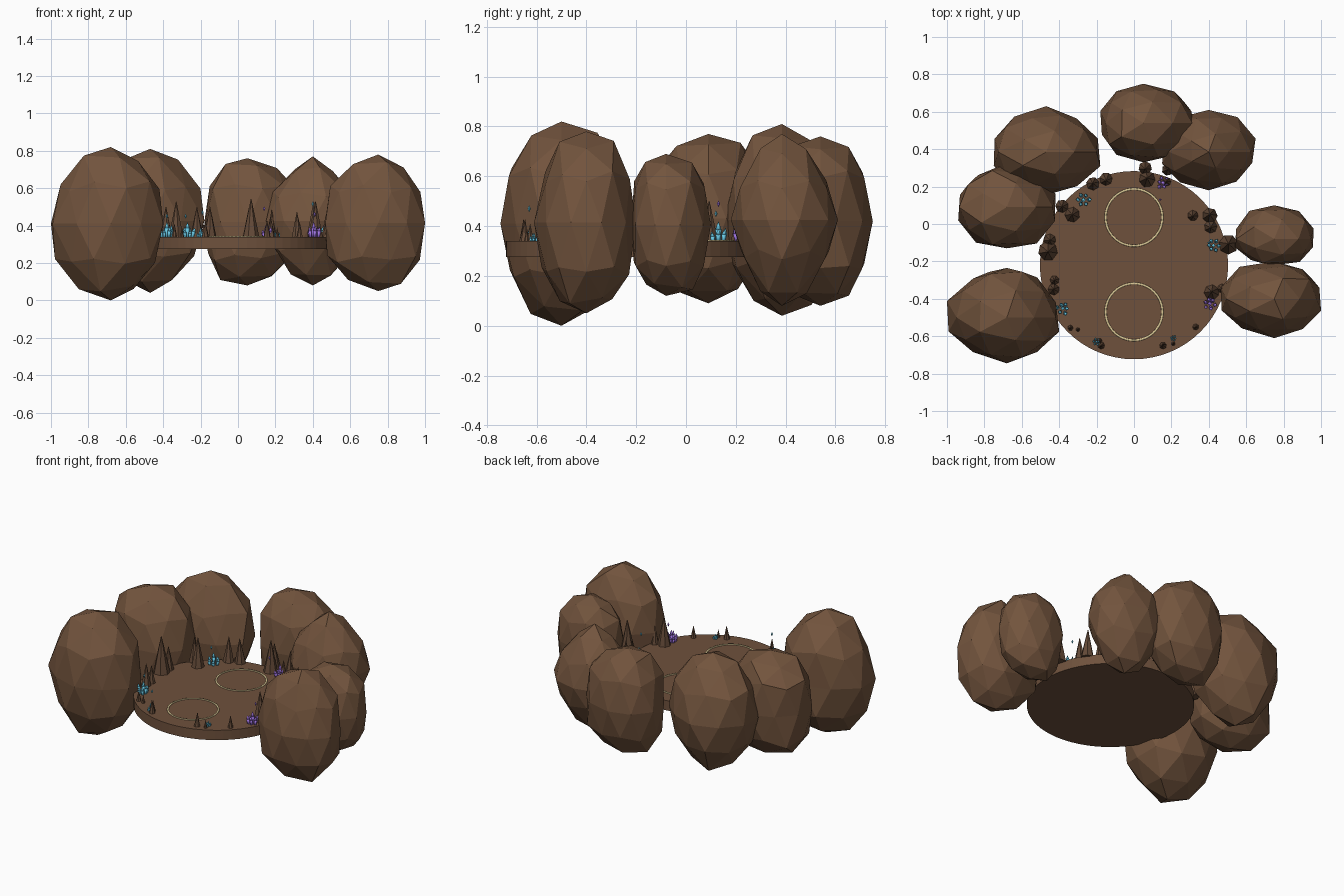
import bpy, bmesh, math, random
from mathutils import Vector, Matrix

if "Cube" in bpy.data.objects:
    bpy.data.objects.remove(bpy.data.objects["Cube"])

random.seed(5)


def material(name, rgb):
    m = bpy.data.materials.new(name)
    m.diffuse_color = (*rgb, 1)
    m.use_nodes = True
    m.node_tree.nodes["Principled BSDF"].inputs["Base Color"].default_value = m.diffuse_color
    return m


ROCK = material("rock brown", (0.170, 0.089, 0.047))
SPIKE = material("spike brown", (0.130, 0.070, 0.040))
FLOOR = material("floor brown", (0.158, 0.083, 0.046))
CYAN = material("cyan crystal", (0.14, 0.58, 0.78))
PURPLE = material("purple crystal", (0.36, 0.18, 0.78))
GOLD = material("pale gold", (0.74, 0.61, 0.32))
TOP = 0.34


def finish(bm, name, mat):
    me = bpy.data.meshes.new(name)
    bmesh.ops.recalc_face_normals(bm, faces=bm.faces)
    bm.to_mesh(me)
    bm.free()
    me.materials.append(mat)
    ob = bpy.data.objects.new(name, me)
    bpy.context.collection.objects.link(ob)
    return ob


def cone(bm, at, r1, r2, h, sides, tilt=None):
    m = Matrix.Translation(at) @ (tilt or Matrix()) @ Matrix.Translation((0, 0, h / 2))
    bmesh.ops.create_cone(bm, cap_ends=True, segments=sides, radius1=r1,
                          radius2=r2, depth=h, matrix=m)


def boulder(name, lo, hi, tip, power):
    """Faceted rock fitted to a box with its poles at tip; a lower power is squarer."""
    bm = bmesh.new()
    bmesh.ops.create_icosphere(bm, subdivisions=2, radius=1)
    for v in bm.verts:
        if abs(v.co.z) < 0.99:
            flat = Vector((v.co.x, v.co.y))
            flat *= flat.length ** (power - 1)
            v.co = Vector((flat.x, flat.y, math.copysign(abs(v.co.z) ** power, v.co.z)))
            v.co *= random.uniform(0.94, 1.05)
    centre = (*tip, (lo[2] + hi[2]) / 2)
    for i in range(3):
        a = min(v.co[i] for v in bm.verts)
        b = max(v.co[i] for v in bm.verts)
        for v in bm.verts:
            t = v.co[i]
            v.co[i] = centre[i] + (t / b * (hi[i] - centre[i]) if t > 0
                                   else t / a * (lo[i] - centre[i]))
    finish(bm, name, ROCK)


# Ring of boulders
boulder("boulder_front_left", (-1.0, -0.745, 0.0), (-0.40, -0.235, 0.82), (-.68, -.50), 1.0)
boulder("boulder_left", (-0.94, -0.13, 0.09), (-0.42, 0.325, 0.77), (-.68, .09), 0.82)
boulder("boulder_back_left", (-0.75, 0.155, 0.04), (-0.18, 0.63, 0.81), (-.47, .385), 1.05)
boulder("boulder_back", (-0.18, 0.33, 0.08), (0.31, 0.75, 0.76), (.05, .54), 0.85)
boulder("boulder_back_right", (0.15, 0.18, 0.08), (0.65, 0.61, 0.77), (.40, .385), 1.25)
boulder("boulder_right", (0.54, -0.22, 0.12), (0.96, 0.10, 0.69), (.75, -.08), 0.82)
boulder("boulder_front_right", (0.465, -0.61, 0.05), (1.0, -0.20, 0.78), (.75, -.40), 0.93)

# Round platform
bm = bmesh.new()
cone(bm, (0, -0.22, TOP - 0.065), 0.503, 0.503, 0.065, 64)
finish(bm, "platform", FLOOR)

# Two floor rings: thin rounded bands
for name, y in (("ring_back", 0.035), ("ring_front", -0.47)):
    bm = bmesh.new()
    n, R = 48, 0.152
    rows = []
    for i in range(n):
        a = math.tau * i / n
        rows.append([bm.verts.new((r * math.cos(a), y + r * math.sin(a), z))
                     for r, z in ((R - .006, TOP - .001), (R - .0045, TOP + .004),
                                  (R + .0045, TOP + .004), (R + .006, TOP - .001))])
    for i in range(n):
        p, q = rows[i], rows[(i + 1) % n]
        for j in range(4):
            f = bm.faces.new((p[j], q[j], q[(j + 1) % 4], p[(j + 1) % 4]))
            f.smooth = True
    finish(bm, name, GOLD)

# Stone spikes: x, y, base radius
SPIKES = [(.06, .30, .036), (.07, .24, .045), (.18, .29, .032), (.175, .225, .024),
          (-.15, .24, .036), (-.22, .215, .036), (-.385, .095, .036), (-.33, .05, .042),
          (-.45, -.085, .034), (-.46, -.145, .053), (.315, .045, .030), (.405, .045, .042),
          (.41, -.015, .036), (.505, -.11, .053), (-.425, -.30, .026), (-.43, -.35, .032),
          (.415, -.365, .042), (.47, -.345, .026), (-.34, -.555, .016), (-.30, -.565, .012),
          (-.175, -.65, .020), (-.185, -.625, .016), (.155, -.65, .020), (.21, -.64, .012),
          (.33, -.55, .018)]
for i, (x, y, r) in enumerate(SPIKES):
    bm = bmesh.new()
    lean = Matrix.Rotation(random.uniform(-.05, .05), 4, 'X') @ Matrix.Rotation(i, 4, 'Z')
    cone(bm, (x, y, TOP - 0.005), r, r * 0.04, r * 4.6, 7, lean)
    finish(bm, f"spike_{i + 1}", SPIKE)


def shard(bm, at, r, h, tilt):
    """Four-sided prism with a pointed tip."""
    cone(bm, at, r * 0.8, r, h * 0.6, 4, tilt)
    tip = Vector(at) + tilt @ Vector((0, 0, h * 0.6))
    cone(bm, tip, r, 0, h * 0.4, 4, tilt)


# Crystal clusters: x, y, size, colour
CLUSTERS = [(-.27, .13, .085, CYAN), (.425, -.115, .085, CYAN), (-.38, -.45, .085, CYAN),
            (-.20, -.63, .055, CYAN), (.21, -.61, .04, CYAN), (.155, .22, .085, PURPLE),
            (.405, -.425, .085, PURPLE), (-.445, -.085, .05, PURPLE)]
for i, (x, y, s, mat) in enumerate(CLUSTERS):
    bm = bmesh.new()
    shard(bm, (x, y, TOP - .005), s * .15, s, Matrix())
    for k in range(6):
        a = math.tau * k / 6 + i
        tilt = Matrix.Rotation(a, 4, 'Z') @ Matrix.Rotation(random.uniform(.1, .3), 4, 'Y')
        d = s * random.uniform(.15, .3)
        shard(bm, (x + d * math.cos(a), y + d * math.sin(a), TOP - .005),
              s * .13, s * random.uniform(.45, .85), tilt)
    for f in bm.faces:
        f.smooth = True
    finish(bm, f"crystal_cluster_{i + 1}", mat)

# Small floating crystals
FLOATERS = [(.14, .13, .49, PURPLE), (.40, -.10, .515, CYAN), (-.28, .12, .45, CYAN),
            (-.38, -.44, .45, CYAN), (.41, -.40, .46, PURPLE), (-.19, -.63, .47, CYAN)]
for i, (x, y, z, mat) in enumerate(FLOATERS):
    bm = bmesh.new()
    cone(bm, (x, y, z), .007, 0, .014, 5)
    cone(bm, (x, y, z - .014), 0, .007, .014, 5)
    finish(bm, f"floating_crystal_{i + 1}", mat)
